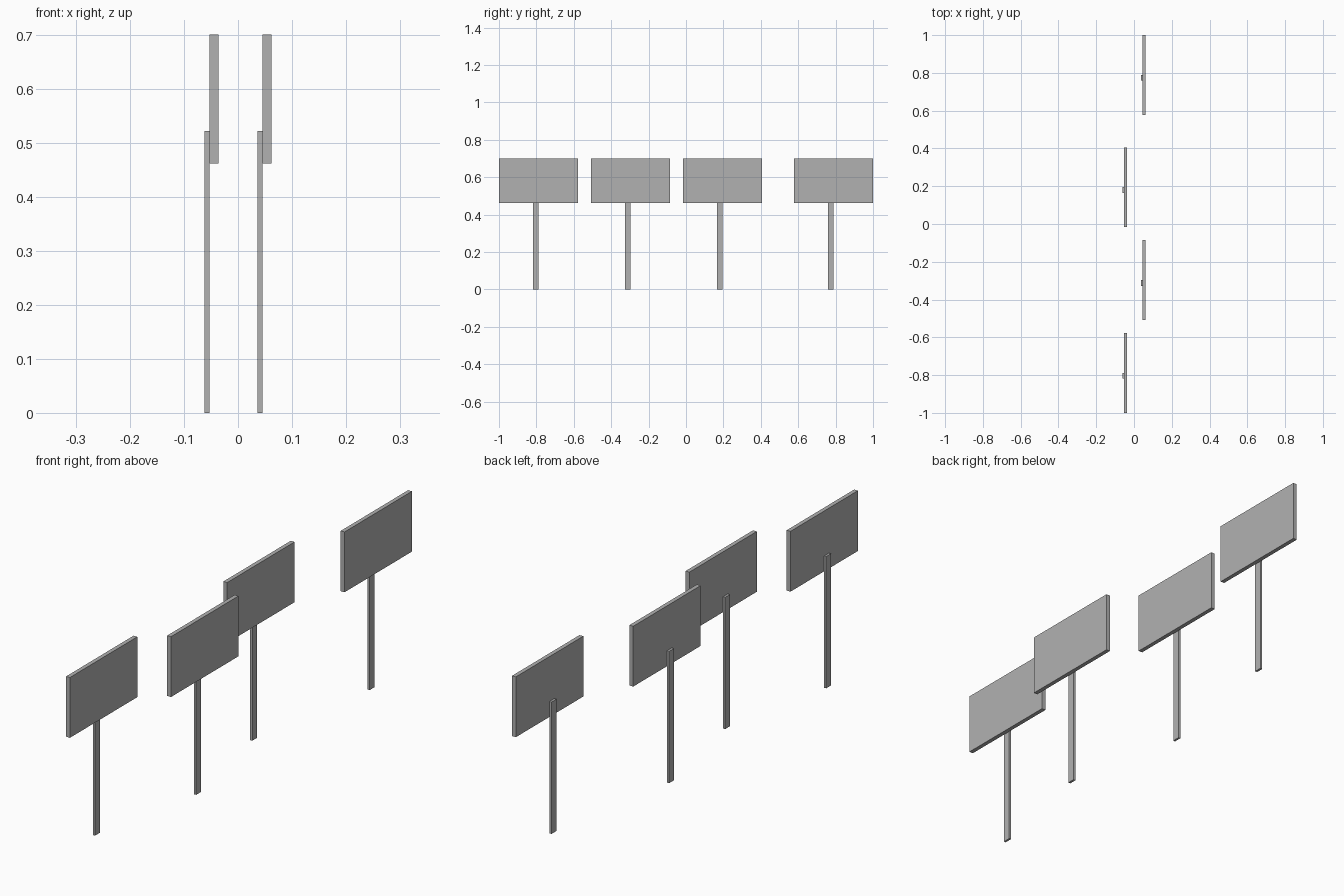
import bpy

cube = bpy.data.objects.get("Cube")
if cube:
    bpy.data.objects.remove(cube, do_unlink=True)

# Single grey finish shared by all parts
GREY = (0.44, 0.44, 0.44, 1.0)
grey = bpy.data.materials.new("plain_grey")
grey.use_nodes = True
grey.diffuse_color = GREY
grey.node_tree.nodes["Principled BSDF"].inputs["Base Color"].default_value = GREY


def box(name, low, high):
    """Add a box spanning two opposite corners."""
    centre = [(a + b) / 2 for a, b in zip(low, high)]
    bpy.ops.mesh.primitive_cube_add(size=1, location=centre)
    obj = bpy.context.object
    obj.name = name
    obj.scale = [b - a for a, b in zip(low, high)]
    bpy.ops.object.transform_apply(location=False, rotation=False, scale=True)
    obj.data.materials.append(grey)
    return obj


PANEL_HALF = 0.211
POST_HALF = 0.015
POST_SHIFT = -0.015
POST_DEPTH = 0.009
PANEL_DEPTH = 0.0165

# Four staggered signs: rear of the post in x, centre of the panel in y
signs = [(-0.062, -0.789), (0.0365, -0.297), (-0.062, 0.195), (0.0365, 0.789)]

for number, (x, y) in enumerate(signs, start=1):
    face = x + POST_DEPTH
    # Post overlaps the rear of the panel
    box(f"sign_post_{number}",
        (x, y + POST_SHIFT - POST_HALF, 0),
        (face, y + POST_SHIFT + POST_HALF, 0.522))
    # Flat sign board
    box(f"sign_panel_{number}",
        (face, y - PANEL_HALF, 0.461),
        (face + PANEL_DEPTH, y + PANEL_HALF, 0.70))
